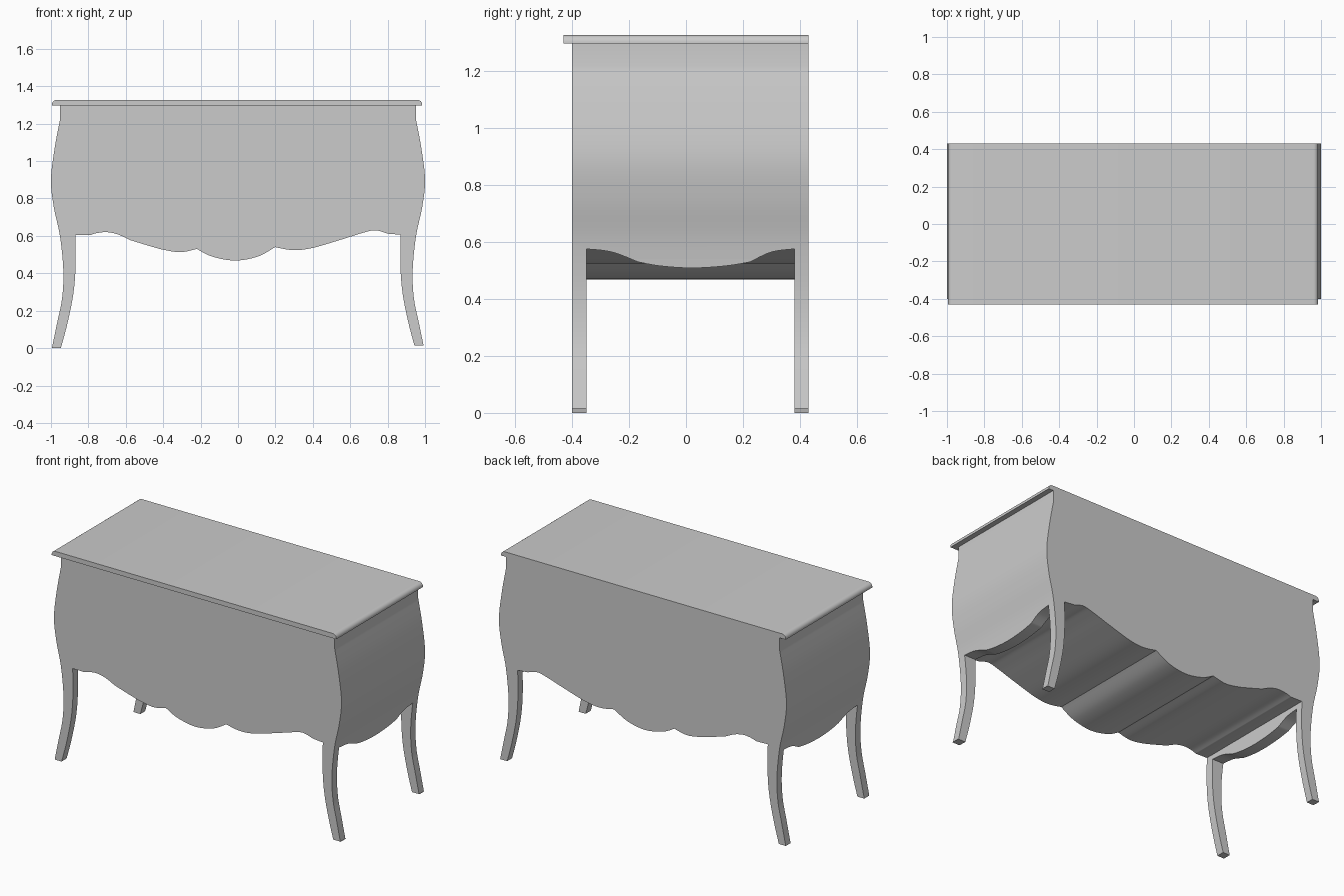
import bpy
import bmesh
import math
from mathutils import Vector

default_cube = bpy.data.objects.get("Cube")
if default_cube:
    bpy.data.objects.remove(default_cube, do_unlink=True)

# Single painted finish
finish = bpy.data.materials.new("plain grey")
finish.use_nodes = True
grey = (0.6, 0.6, 0.6, 1)
finish.diffuse_color = grey
finish.node_tree.nodes["Principled BSDF"].inputs["Base Color"].default_value = grey


def smooth_path(points, steps=6):
    """Smooth curve passing through every point."""
    pts = [Vector(p) for p in points]
    pts = [pts[0]] + pts + [pts[-1]]
    path = []
    for a, b, c, d in zip(pts, pts[1:], pts[2:], pts[3:]):
        for i in range(steps):
            t = i / steps
            path.append(b + (c - a) * t / 2
                        + (a - b * 2.5 + c * 2 - d / 2) * t * t
                        + (b * 1.5 - a / 2 - c * 1.5 + d / 2) * t ** 3)
    return path + [pts[-1]]


def join_paths(*paths):
    """Chain paths, dropping repeated joints."""
    outline = []
    for path in paths:
        for p in path:
            if not outline or (Vector(p) - outline[-1]).length > 0.001:
                outline.append(Vector(p))
    if (outline[0] - outline[-1]).length < 0.001:
        outline.pop()
    return outline


def prism(name, outline, place, start, end):
    """Extrude a closed outline between two depths."""
    bm = bmesh.new()
    rings = [[bm.verts.new(place(u, v, depth)) for u, v in outline]
             for depth in (start, end)]
    for ring in rings:
        bm.faces.new(ring)
    near, far = rings
    for i in range(len(near)):
        bm.faces.new((near[i - 1], near[i], far[i], far[i - 1]))
    bmesh.ops.recalc_face_normals(bm, faces=bm.faces)
    mesh = bpy.data.meshes.new(name)
    bm.to_mesh(mesh)
    bm.free()
    mesh.materials.append(finish)
    obj = bpy.data.objects.new(name, mesh)
    bpy.context.collection.objects.link(obj)
    return obj


def activate(obj):
    bpy.ops.object.select_all(action="DESELECT")
    obj.select_set(True)
    bpy.context.view_layer.objects.active = obj


def along_y(u, v, depth):
    return (u, depth, v)


def along_x(u, v, depth):
    return (depth, u, v)


front, back = -0.40, 0.43

# Bulging side and outer leg, from the neck down to the foot
outer = join_paths(
    [(0.952, 1.3)],
    smooth_path([(0.952, 1.22), (0.98, 1.07), (1, 0.9), (0.985, 0.755),
                 (0.952, 0.6), (0.934, 0.42), (0.94, 0.27),
                 (0.966, 0.14), (0.995, 0)]))
# Inner leg, from the foot up to the apron
inner = smooth_path([(0.947, 0), (0.91, 0.14), (0.879, 0.3),
                     (0.868, 0.45), (0.87, 0.606)])
half = outer + inner
left_side = [Vector((x, max(z, 0.015))) for x, z in half]
right_side = [Vector((-x, z)) for x, z in reversed(half)]

# Scalloped apron from the model's right to its left
apron = join_paths(
    smooth_path([(-0.79, 0.604), (-0.754, 0.615), (-0.7, 0.62),
                 (-0.64, 0.607), (-0.578, 0.578)]),
    smooth_path([(-0.578, 0.578), (-0.47, 0.545), (-0.39, 0.524),
                 (-0.305, 0.513), (-0.22, 0.53)]),
    smooth_path([(-0.22, 0.53), (-0.14, 0.49), (-0.016, 0.468),
                 (0.107, 0.49), (0.198, 0.54)]),
    smooth_path([(0.198, 0.54), (0.294, 0.524), (0.396, 0.535),
                 (0.545, 0.578), (0.663, 0.615), (0.733, 0.63),
                 (0.8, 0.612)]))

carcass = prism("carcass_with_legs",
                join_paths(left_side, reversed(apron), right_side),
                along_y, front, back)

# Openings between front and back legs, with curved side aprons
side_curve = join_paths(
    smooth_path([(-0.35, 0.576), (-0.26, 0.565), (-0.168, 0.53)]),
    smooth_path([(-0.168, 0.53), (-0.09, 0.516), (0.02, 0.509),
                 (0.137, 0.516), (0.225, 0.53)]),
    smooth_path([(0.225, 0.53), (0.3, 0.565), (0.382, 0.576)]))
opening = join_paths([(-0.35, -0.1)], side_curve, [(0.382, -0.1)])
for side in (-1, 1):
    cutter = prism("side_opening_cutter", opening, along_x,
                   side * 0.8, side * 1.1)
    cutter.hide_render = True
    cut = carcass.modifiers.new("side_opening", "BOOLEAN")
    cut.operation = "DIFFERENCE"
    cut.solver = "EXACT"
    cut.object = cutter
    activate(carcass)
    bpy.ops.object.modifier_apply(modifier=cut.name)
    bpy.data.objects.remove(cutter, do_unlink=True)

# Top board with rounded upper ends, overhanging at the front
bottom, top, radius = 1.297, 1.327, 0.025
board = [(-0.995, bottom), (0.985, bottom)]
for centre, first in ((0.985 - radius, 0), (radius - 0.995, 90)):
    for step in range(7):
        angle = math.radians(first + step * 15)
        board.append((centre + radius * math.cos(angle),
                      top - radius + radius * math.sin(angle)))
top_board = prism("top_board", board, along_y, -0.43, back)

for obj in (carcass, top_board):
    activate(obj)
    bpy.ops.object.shade_smooth_by_angle(angle=math.radians(30))
